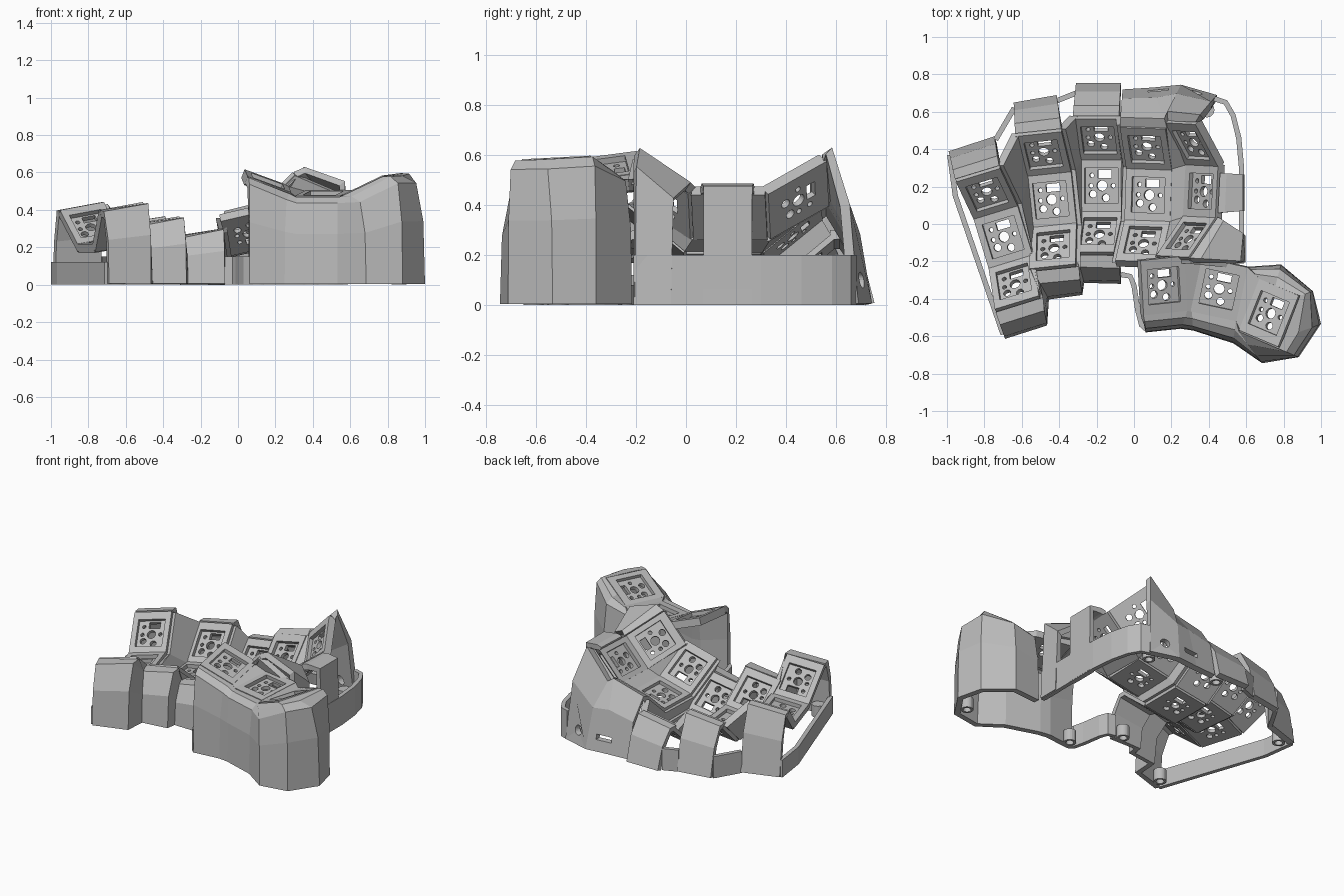
import bpy, bmesh
from math import radians
from mathutils import Matrix, Vector

cube = bpy.data.objects.get("Cube")
if cube:
    bpy.data.objects.remove(cube, do_unlink=True)

grey = bpy.data.materials.new("light_grey")
grey.use_nodes = True
grey.diffuse_color = (0.5, 0.5, 0.5, 1)
grey.node_tree.nodes["Principled BSDF"].inputs["Base Color"].default_value = (0.5, 0.5, 0.5, 1)

W, L = 0.125, 0.148      # half width and half length of a key plate
T = Matrix.Translation


def rot(deg, axis):
    return Matrix.Rotation(radians(deg), 4, axis)


def add_object(name, bm):
    mesh = bpy.data.meshes.new(name)
    bmesh.ops.recalc_face_normals(bm, faces=bm.faces)
    bm.to_mesh(mesh)
    bm.free()
    mesh.materials.append(grey)
    obj = bpy.data.objects.new(name, mesh)
    bpy.context.collection.objects.link(obj)
    return obj


def box(bm, x, y, z, sx, sy, sz):
    bmesh.ops.create_cube(bm, size=1, matrix=T((x, y, z)) @ Matrix.Diagonal((sx, sy, sz, 1)))


def rod(bm, matrix, r, depth):
    bmesh.ops.create_cone(bm, cap_ends=True, segments=20, radius1=r, radius2=r,
                          depth=depth, matrix=matrix)


def cut(obj, bm):
    """Subtract the cutter mesh and bake the result."""
    cutter = add_object("cutter", bm)
    cutter.hide_render = True
    mod = obj.modifiers.new("cut", "BOOLEAN")
    mod.operation, mod.solver, mod.object = "DIFFERENCE", "EXACT", cutter
    graph = bpy.context.evaluated_depsgraph_get()
    baked = bpy.data.meshes.new_from_object(obj.evaluated_get(graph))
    obj.modifiers.clear()
    obj.data = baked
    bpy.data.objects.remove(cutter, do_unlink=True)


def loft(name, rows, thick=0.04):
    """Sheet through rows of points, thickened."""
    bm = bmesh.new()
    grid = [[bm.verts.new(p) for p in row] for row in rows]
    for a, b in zip(grid, grid[1:]):
        for i in range(len(a) - 1):
            bm.faces.new((a[i], a[i + 1], b[i + 1], b[i]))
    bmesh.ops.remove_doubles(bm, verts=bm.verts, dist=0.0005)
    obj = add_object(name, bm)
    mod = obj.modifiers.new("thickness", "SOLIDIFY")
    mod.thickness, mod.offset = thick, 0
    return obj


def wall(name, edge, ground, steps=((0.3, 1.0), (0.72, 0.62))):
    """Case wall from a plate edge, out and down to the ground."""
    rows = [edge]
    for out, high in steps:
        rows.append([Vector((e.x + (g[0] - e.x) * out, e.y + (g[1] - e.y) * out, e.z * high))
                     for e, g in zip(edge, ground)])
    rows.append([Vector((g[0], g[1], 0.004)) for g in ground])
    return loft(name, rows)


def band(name, path, height):
    loft(name, [[(x, y, z) for x, y in path] for z in (0, height)], 0.028)


def corner(m, sx, sy):
    return m @ Vector((sx * W, sy * L, -0.025))


# Key plate: frame, square recess, switch holes
bm = bmesh.new()
box(bm, 0, 0, -0.025, 2 * W, 2 * L, 0.05)
plate = add_object("key_plate", bm)
bm = bmesh.new()
box(bm, 0, 0, 0, 0.18, 0.19, 0.05)
cut(plate, bm)
bm = bmesh.new()
box(bm, 0.015, 0.063, -0.04, 0.075, 0.042, 0.1)
for x, y, r in ((0, 0, 0.028), (-0.06, 0, 0.012), (0.06, 0, 0.012),
                (-0.05, -0.045, 0.02), (0.02, -0.065, 0.02), (-0.055, 0.055, 0.012)):
    rod(bm, T((x, y, -0.04)), r, 0.1)
cut(plate, bm)
plate_mesh = plate.data
bpy.data.objects.remove(plate, do_unlink=True)


def key(name, matrix):
    obj = bpy.data.objects.new(name, plate_mesh)
    obj.matrix_world = matrix
    bpy.context.collection.objects.link(obj)


# Finger columns: middle position, yaw, roll
columns = []
for n, (pos, yaw, roll) in enumerate((
        ((-0.70, -0.07, 0.24), 17, 10),
        ((-0.445, 0.13, 0.165), 6, 9),
        ((-0.175, 0.205, 0.10), 0, 9),
        ((0.075, 0.155, 0.225), -2, 13),
        ((0.355, 0.175, 0.385), -3, 46))):
    mid = T(pos) @ rot(yaw, "Z") @ rot(-roll, "Y")
    back = mid @ T((0, L, -0.03)) @ rot(40, "X") @ T((0, L, 0.03))
    front = mid @ T((0, -L, -0.03)) @ rot(-40, "X") @ T((0, -L, 0.03))
    columns.append((back, mid, front))
    for row, m in zip(("back", "middle", "front"), (back, mid, front)):
        key(f"finger_key_{n + 1}_{row}", m)


def side(col, sx):
    b, m, f = col
    return [corner(b, sx, 1), corner(m, sx, 1), corner(m, sx, -1), corner(f, sx, -1)]


# Webs joining neighbouring columns
for n in range(4):
    loft(f"column_web_{n + 1}", [side(columns[n], 1), side(columns[n + 1], -1)], 0.045)

# Thumb keys
thumbs = [T(pos) @ rot(yaw, "Z") @ rot(-roll, "Y") @ rot(pitch, "X")
          for pos, yaw, roll, pitch in (((0.16, -0.33, 0.555), 6, -20, 8),
                                        ((0.455, -0.35, 0.49), -12, 0, 6),
                                        ((0.72, -0.475, 0.54), -23, 24, 3))]
for n, m in enumerate(thumbs):
    key(f"thumb_key_{n + 1}", m)
for n in range(2):
    a, b = thumbs[n], thumbs[n + 1]
    loft(f"thumb_web_{n + 1}", [[corner(a, 1, s) for s in (1, -1)],
                                [corner(b, -1, s) for s in (1, -1)]], 0.045)


# Back and front walls of the columns
def end(n, sy):
    m = columns[n][0 if sy > 0 else 2]
    return [corner(m, -1, sy), corner(m, 1, sy)]


wall("back_wall_1", end(0, 1), [(-0.985, 0.37), (-0.74, 0.45)])
wall("back_wall_2", end(1, 1), [(-0.64, 0.63), (-0.41, 0.67)])
wall("back_wall_3", end(2, 1), [(-0.31, 0.735), (-0.07, 0.735)])
port_wall = wall("back_wall_4", end(3, 1) + end(4, 1),
                 [(-0.06, 0.70), (0.10, 0.71), (0.25, 0.725), (0.44, 0.67)],
                 ((0.2, 1.05), (0.72, 0.68)))
wall("front_wall", end(0, -1) + end(1, -1) + end(2, -1),
     [(-0.695, -0.595), (-0.48, -0.53), (-0.47, -0.39),
      (-0.29, -0.365), (-0.28, -0.30), (-0.07, -0.30)],
     ((0.45, 0.99), (0.9, 0.62)))

# Round and slotted ports in the tall back wall
bm = bmesh.new()
rod(bm, T((0.33, 0.69, 0.10)) @ rot(-16, "Z") @ rot(90, "X"), 0.032, 0.2)
box(bm, 0.13, 0.70, 0.10, 0.11, 0.2, 0.035)
cut(port_wall, bm)

# Right side walls
edge_mid, edge_front = columns[4][1], columns[4][2]
wall("side_post", [corner(edge_mid, 1, 0.7), corner(edge_mid, 1, -0.75)],
     [(0.57, 0.265), (0.57, 0.07)], ((0.3, 1.02), (0.98, 1.01)))
wall("side_wall_front", [corner(edge_front, 1, 1), corner(edge_front, 1, -1)],
     [(0.575, -0.06), (0.575, -0.205)], ((0.2, 1.04), (0.93, 0.92)))

# Bridge from the finger columns to the thumb cluster
loft("thumb_bridge", [end(4, -1), [corner(thumbs[0], 1, 1), corner(thumbs[1], 0.6, 1)]])

# Thumb wall wrapping the outer side
t1, t2, t3 = thumbs
wall("thumb_wall",
     [corner(t1, -1, -1), corner(t1, 1, -1), corner(t2, -1, -1), corner(t2, 1, -1),
      corner(t3, -1, -1), corner(t3, 1, -1), corner(t3, 1, -0.6), corner(t3, 1, 1),
      corner(t3, -0.2, 1), corner(t3, -1, 1)],
     [(0.06, -0.56), (0.25, -0.54), (0.32, -0.55), (0.54, -0.62), (0.69, -0.725),
      (0.87, -0.695), (0.98, -0.53), (0.94, -0.37), (0.78, -0.235), (0.59, -0.25)],
     ((0.4, 1.0), (0.75, 0.95), (0.95, 0.6)))

# Low bands closing the base between the walls
band("left_band", [(-0.985, 0.37), (-0.955, 0.15), (-0.70, -0.59)], 0.12)
band("back_band_1", [(-0.74, 0.45), (-0.64, 0.62)], 0.15)
band("back_band_2", [(-0.41, 0.66), (-0.31, 0.70)], 0.15)
band("front_band", [(-0.07, -0.27), (-0.02, -0.28), (0.0, -0.33), (0.02, -0.46),
                    (0.04, -0.54), (0.07, -0.565)], 0.15)
band("right_band", [(0.43, 0.67), (0.49, 0.65), (0.53, 0.58), (0.56, 0.46),
                    (0.575, 0.3), (0.575, -0.21)], 0.2)

# Screw bosses at the base
for n, (x, y) in enumerate(((-0.91, 0.33), (-0.65, -0.52), (0.39, 0.61), (-0.12, 0.66),
                            (0.86, -0.61), (0.10, -0.51), (-0.12, -0.25))):
    bm = bmesh.new()
    rod(bm, T((x, y, 0.04)), 0.04, 0.08)
    boss = add_object(f"screw_boss_{n + 1}", bm)
    bm = bmesh.new()
    rod(bm, T((x, y, 0.02)), 0.025, 0.08)
    cut(boss, bm)
